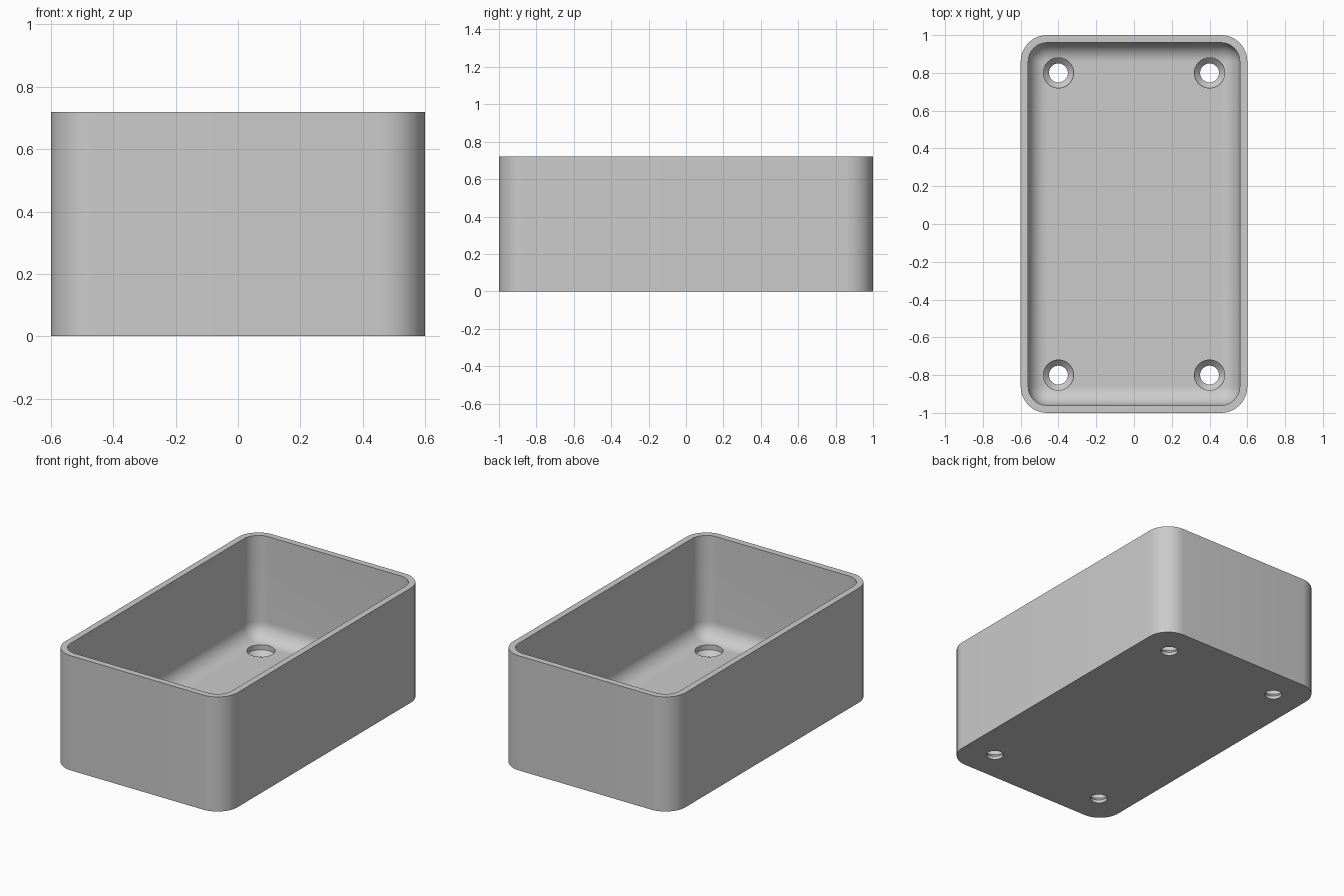
import bpy, bmesh, math

if "Cube" in bpy.data.objects:
    bpy.data.objects.remove(bpy.data.objects["Cube"])

WIDTH, DEPTH, HEIGHT = 1.2, 2.0, 0.72
WALL, FLOOR = 0.04, 0.08
OUTER_R, INNER_R = 0.14, 0.10
STEPS = 12

grey = bpy.data.materials.new("plain grey")
grey.use_nodes = True
grey.diffuse_color = (0.6, 0.6, 0.6, 1)
grey.node_tree.nodes["Principled BSDF"].inputs["Base Color"].default_value = (0.6, 0.6, 0.6, 1)


def rounded_ring(bm, inset, radius, z):
    """Loop of vertices around a rounded rectangle."""
    hx, hy = WIDTH / 2 - inset - radius, DEPTH / 2 - inset - radius
    verts = []
    for q, (sx, sy) in enumerate([(1, 1), (-1, 1), (-1, -1), (1, -1)]):
        for i in range(STEPS + 1):
            a = math.pi / 2 * (q + i / STEPS)
            verts.append(bm.verts.new((sx * hx + radius * math.cos(a),
                                       sy * hy + radius * math.sin(a), z)))
    return verts


def circle_ring(bm, x, y, radius, z, n=48):
    return [bm.verts.new((x + radius * math.cos(math.tau * i / n),
                          y + radius * math.sin(math.tau * i / n), z)) for i in range(n)]


def loft(bm, rings):
    """Skin consecutive rings and cap both ends."""
    for low, high in zip(rings, rings[1:]):
        n = len(low)
        for i in range(n):
            j = (i + 1) % n
            bm.faces.new((low[i], low[j], high[j], high[i]))
    bm.faces.new(rings[0][::-1])
    bm.faces.new(rings[-1])


def finish(bm, name):
    bmesh.ops.remove_doubles(bm, verts=bm.verts, dist=1e-5)
    bmesh.ops.recalc_face_normals(bm, faces=bm.faces)
    mesh = bpy.data.meshes.new(name)
    bm.to_mesh(mesh)
    bm.free()
    mesh.materials.append(grey)
    obj = bpy.data.objects.new(name, mesh)
    bpy.context.collection.objects.link(obj)
    return obj


# Open tray: outer wall up, over the rim, down inside and round into the floor
bm = bmesh.new()
rings = [rounded_ring(bm, 0, OUTER_R, 0), rounded_ring(bm, 0, OUTER_R, HEIGHT),
         rounded_ring(bm, WALL, INNER_R, HEIGHT)]
for i in range(STEPS + 1):
    t = math.pi / 2 * i / STEPS
    r = INNER_R * math.cos(t)
    rings.append(rounded_ring(bm, WALL + INNER_R - r, r,
                              FLOOR + INNER_R * (1 - math.sin(t))))
loft(bm, rings)
tray = finish(bm, "tray")

# Countersunk screw holes near the four corners
bm = bmesh.new()
profile = [(0.05, -0.05), (0.05, 0.02), (0.08, 0.05), (0.08, 0.12)]
for x in (-0.4, 0.4):
    for y in (-0.8, 0.8):
        loft(bm, [circle_ring(bm, x, y, r, z) for r, z in profile])
cutter = finish(bm, "screw_hole_cutter")
cutter.hide_render = True

cut = tray.modifiers.new("screw_holes", "BOOLEAN")
cut.operation = "DIFFERENCE"
cut.solver = "EXACT"
cut.object = cutter

# Apply the cut, then shade smooth with sharp rims
bpy.ops.object.select_all(action="DESELECT")
tray.select_set(True)
bpy.context.view_layer.objects.active = tray
bpy.ops.object.modifier_apply(modifier=cut.name)
bpy.data.objects.remove(cutter)
bpy.ops.object.shade_smooth_by_angle(angle=math.radians(30))
